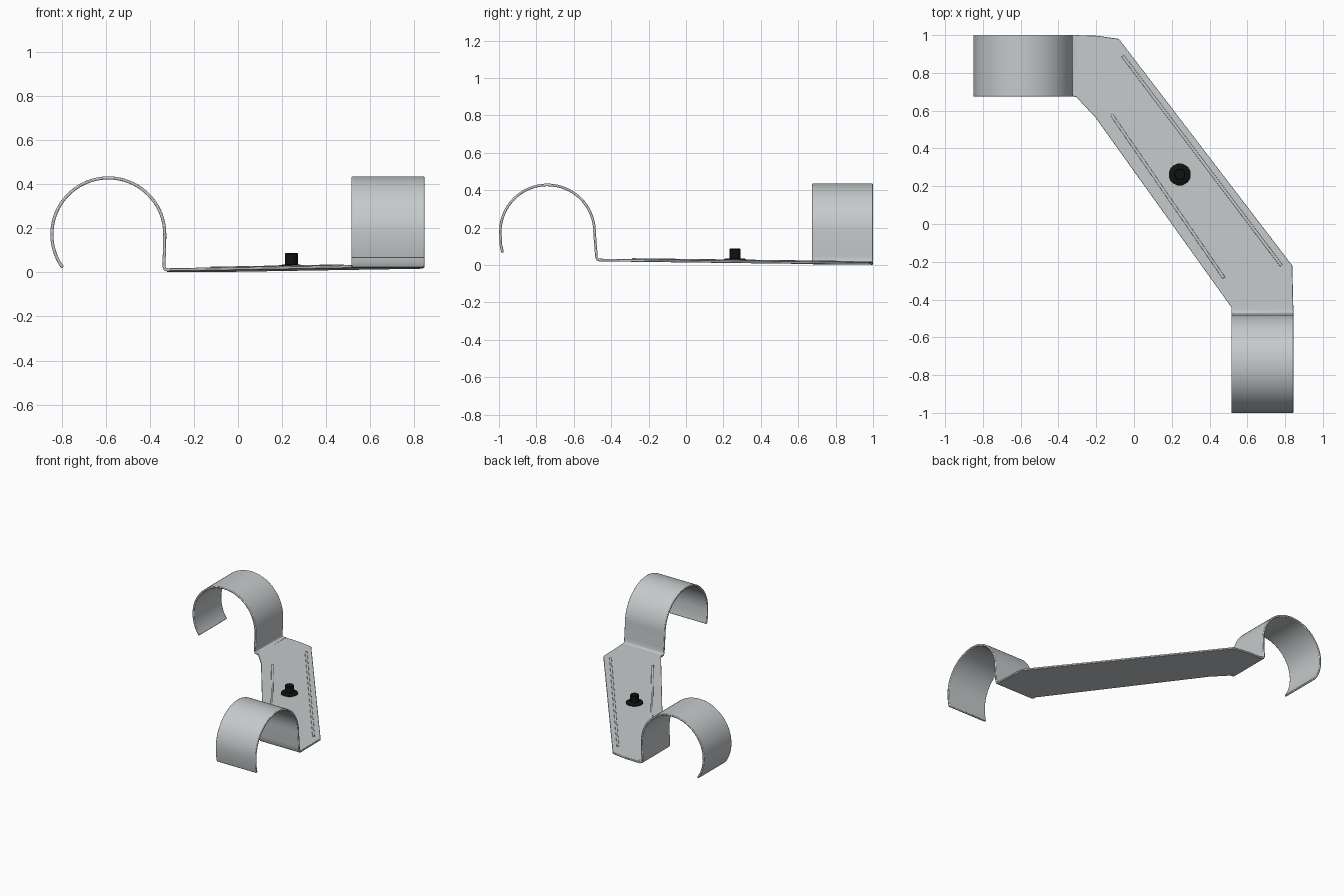
import bpy, bmesh, math
from mathutils import Vector

if "Cube" in bpy.data.objects:
    bpy.data.objects.remove(bpy.data.objects["Cube"])

def material(name, rgb):
    m = bpy.data.materials.new(name)
    m.diffuse_color = (*rgb, 1)
    m.use_nodes = True
    m.node_tree.nodes["Principled BSDF"].inputs["Base Color"].default_value = m.diffuse_color
    return m

STEEL = material("light_grey_steel", (0.56, 0.59, 0.60))
BLACK = material("black_rubber", (0.006, 0.006, 0.006))
T = 0.014  # sheet thickness

def bottom(y):
    # the plate rises slightly towards the front
    return 0.001 + (1 - y) * 0.0125

def finish(name, bm, mat, bevel=0.0):
    bmesh.ops.recalc_face_normals(bm, faces=bm.faces[:])
    me = bpy.data.meshes.new(name)
    bm.to_mesh(me)
    bm.free()
    ob = bpy.data.objects.new(name, me)
    bpy.context.collection.objects.link(ob)
    me.materials.append(mat)
    if bevel:
        b = ob.modifiers.new("soft_edges", 'BEVEL')
        b.width, b.segments, b.limit_method = bevel, 2, 'ANGLE'
        b.angle_limit = math.radians(50)
    bpy.ops.object.select_all(action='DESELECT')
    ob.select_set(True)
    bpy.context.view_layer.objects.active = ob
    bpy.ops.object.shade_smooth_by_angle(angle=math.radians(35))
    return ob

def prism(name, outline, low, high, mat, bevel=0.0):
    """Outline in plan, with heights measured from the sloping plate underside."""
    bm = bmesh.new()
    lo = [bm.verts.new((x, y, bottom(y) + low)) for x, y in outline]
    hi = [bm.verts.new((x, y, bottom(y) + high)) for x, y in outline]
    bm.faces.new(lo[::-1])
    bm.faces.new(hi)
    n = len(outline)
    for i in range(n):
        j = (i + 1) % n
        bm.faces.new((lo[i], lo[j], hi[j], hi[i]))
    return finish(name, bm, mat, bevel)

def hook(name, path, place, a, b):
    """Sheet strip following a 2D path, swept from a to b."""
    pts = [Vector(p) for p in path]
    outer, inner = [], []
    for i, p in enumerate(pts):
        d = (pts[min(i + 1, len(pts) - 1)] - pts[max(i - 1, 0)]).normalized()
        nrm = Vector((-d.y, d.x)) * T / 2
        outer.append(p - nrm)
        inner.append(p + nrm)
    bm = bmesh.new()
    rows = [[[bm.verts.new(place(p.x, p.y, w)) for p in side] for side in (outer, inner)]
            for w in (a, b)]
    (oa, ia), (ob_, ib) = rows
    for i in range(len(pts) - 1):
        for p, q in ((oa, ob_), (ob_, ib), (ib, ia), (ia, oa)):
            bm.faces.new((p[i], p[i + 1], q[i + 1], q[i]))
    for i in (0, -1):
        bm.faces.new((oa[i], ob_[i], ib[i], ia[i]))
    return finish(name, bm, STEEL, 0.004)

def arc(cx, cz, r, end, n=44):
    return [(cx + r * math.cos(math.radians(end * i / n)),
             cz + r * math.sin(math.radians(end * i / n))) for i in range(n + 1)]

# Diagonal plate
prism("plate", [(-0.322, 1.0), (-0.20, 0.997), (-0.08, 0.98), (0.838, -0.22), (0.844, -0.465),
                (0.515, -0.465), (0.515, -0.44), (-0.205, 0.565), (-0.305, 0.672),
                (-0.322, 0.675)], 0, T, STEEL, 0.003)

# Rear hook, curling to the left
path = [(-0.30, 0.0105), (-0.320, 0.0105), (-0.331, 0.0145), (-0.336, 0.026), (-0.336, 0.045),
        (-0.333, 0.10)] + arc(-0.588, 0.172, 0.256, 216)
hook("rear_hook", path, lambda u, z, w: (u, w, z), 0.675, 1.0)

# Front hook, curling to the front
path = [(-0.44, 0.0262), (-0.462, 0.0264), (-0.473, 0.030), (-0.479, 0.042), (-0.481, 0.07),
        (-0.485, 0.12)] + arc(-0.741, 0.176, 0.252, 184) + [(-0.990, 0.11), (-0.981, 0.066)]
hook("front_hook", path, lambda u, z, w: (w, u, z), 0.515, 0.845)

# Two raised ribs along the plate
for name, p, q in (("long_rib", (-0.06, 0.89), (0.78, -0.22)),
                   ("short_rib", (-0.12, 0.58), (0.476, -0.285))):
    p, q = Vector(p), Vector(q)
    d = (q - p).normalized()
    s = Vector((-d.y, d.x)) * 0.008
    prism(name, [tuple(v) for v in (p - s, q - s, q + s, p + s)],
          T - 0.004, T + 0.005, STEEL, 0.002)

# Black stud: thin round flange with a short post
z0 = bottom(0.26) + T
bm = bmesh.new()
prof = [(0.058, z0 - 0.004), (0.058, z0 + 0.006), (0.054, z0 + 0.009), (0.030, z0 + 0.011),
        (0.030, 0.083), (0.027, 0.087)]
rings = [[bm.verts.new((0.242 + r * math.cos(math.tau * i / 32),
                        0.262 + r * math.sin(math.tau * i / 32), z)) for i in range(32)]
         for r, z in prof]
for a, b in zip(rings, rings[1:]):
    for i in range(32):
        j = (i + 1) % 32
        bm.faces.new((a[i], a[j], b[j], b[i]))
bm.faces.new(rings[0][::-1])
bm.faces.new(rings[-1])
finish("stud", bm, BLACK)
